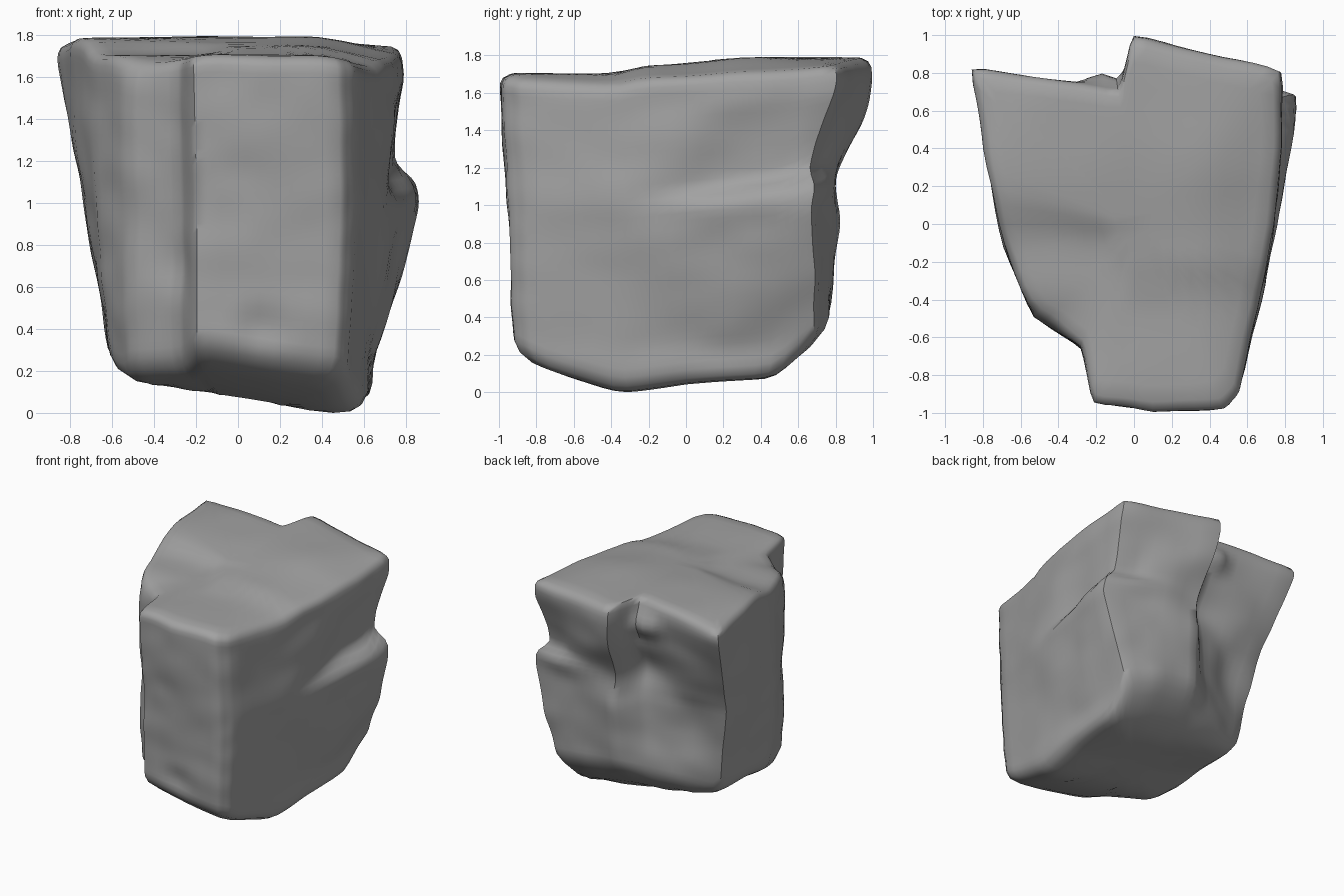
import bpy
import bmesh
import math
from mathutils import Vector, noise

cube = bpy.data.objects.get("Cube")
if cube:
    bpy.data.objects.remove(cube)

# Matching outlines of the boulder near its top, middle and foot
TOP = [(-.22, -.96), (.1, -1), (.48, -.98), (.56, -.9), (.65, -.45), (.74, 0),
       (.77, .4), (.78, .81), (.4, .91), (-.01, 1.01), (-.08, .72), (-.45, .77),
       (-.87, .83), (-.8, .4), (-.69, -.1), (-.53, -.49), (-.28, -.64)]
MID = [(-.2, -.91), (.1, -.95), (.49, -.94), (.56, -.85), (.67, -.4), (.78, 0),
       (.84, .35), (.88, .68), (.45, .76), (.08, .84), (-.08, .64), (-.4, .58),
       (-.74, .54), (-.73, .2), (-.68, -.15), (-.53, -.5), (-.27, -.66)]
LOW = [(-.2, -.91), (.1, -.93), (.47, -.93), (.53, -.85), (.58, -.4), (.62, 0),
       (.65, .3), (.65, .7), (.4, .77), (.05, .75), (-.15, .66), (-.4, .56),
       (-.6, .44), (-.61, .1), (-.6, -.2), (-.52, -.48), (-.27, -.65)]
SUB = 5        # wall columns between outline corners
LEVELS = 36    # wall rows


def ramp(v, a, b):
    t = min(1, max(0, (v - a) / (b - a)))
    return t * t * (3 - 2 * t)


def line(v, points):
    """Piecewise linear value along one axis."""
    for (a, p), (b, q) in zip(points, points[1:]):
        if v <= b:
            return p + (q - p) * max(0, v - a) / (b - a)
    return points[-1][1]


def top_height(x, y):
    """Low front, a stepped slab behind, and a dipping right-hand rim."""
    step = y - line(x, [(-.45, .02), (-.15, -.05), (0, -.32), (.5, -.3)])
    slab = .04 * ramp(step, -.08, .1) + .045 * ramp(y, -.2, .35)
    rim = .07 * ramp(x, .35, .75) * (1 - ramp(y, .3, .95))
    corner = .04 * ramp(x, -.1, -.4) * ramp(y, -.3, -.55)
    back = .03 * ramp(y - x, 1.1, 1.6) + .03 * ramp(y + x, .9, 1.5)
    return 1.715 + slab - rim - corner - back


def foot_height(x, y):
    across = .17 * max(0, .42 - x)
    return across + line(y, [(-.92, .2), (-.75, .12), (-.35, 0), (0, .05),
                             (.48, .08), (.78, .34)])


def outline(z):
    """Outline at a height, each edge split into columns."""
    if z > 1:
        a, b, t = MID, TOP, min(1, (z - 1) / .68)
    else:
        a, b, t = LOW, MID, max(0, (z - .25) / .75)
    corners = [Vector(p).lerp(Vector(q), t) for p, q in zip(a, b)]
    return [c.lerp(corners[(i + 1) % len(corners)], k / SUB)
            for i, c in enumerate(corners) for k in range(SUB)]


# Hollows and lumps: centre, radius, inward push
HOLLOWS = [((.05, .8, 1.2), .32, .08), ((-.2, .68, 1.2), .3, .06),
           ((-.5, .62, .8), .3, .05), ((-.15, .74, 1.6), .16, -.1),
           ((.12, -.94, .42), .16, .04), ((-.22, -.68, .7), .2, .03),
           ((-.48, -.52, 1.72), .2, .04)]


def weather(p):
    """Ledge, hollows and uneven facets."""
    inward = Vector((-p.x, -p.y, 0)).normalized()
    q = p.copy()
    slope = p.z + .14 * (.65 - p.y)
    shelf = line(slope, [(1.11, 0), (1.19, 1), (1.32, .8), (1.6, 0)])
    q.x -= .1 * shelf * ramp(p.y, -.35, .3) * ramp(p.x, .45, .75)
    q.y -= .06 * shelf * ramp(p.y, .6, .7) * ramp(p.x, .2, .6)
    for centre, radius, push in HOLLOWS:
        q += inward * push * (1 - ramp((p - Vector(centre)).length, 0, radius))
    rough = noise.noise(p * 2.6) * .02 + noise.noise(p * 5.5) * .012
    q += inward * rough
    q.z += noise.noise(p * 3 + Vector((7, 3, 1))) * .008
    return q


def cap_ring(z, scale, height, shift):
    return [Vector((*(c * scale), height(*(c * scale)) + shift)) for c in outline(z)]


# Underside, growing out to the wall
rings = [cap_ring(.25, scale, foot_height, lift)
         for scale, lift in [(.2, 0), (.4, 0), (.6, 0), (.78, 0), (.9, .005), (.97, .03)]]
# Wall
for j in range(LEVELS + 1):
    t = j / LEVELS
    ring = []
    for i, c in enumerate(outline(.25 + 1.42 * t)):
        low, high = foot_height(*c) + .08, top_height(*c) - .05
        z = low + (high - low) * t
        ring.append(Vector((*outline(z)[i], z)))
    rings.append(ring)
# Top, closing in to the middle
rings += [cap_ring(1.7, scale, top_height, -drop)
          for scale, drop in [(.985, .02), (.95, 0), (.86, 0), (.74, 0), (.62, 0),
                              (.5, 0), (.38, 0), (.26, 0), (.13, 0)]]

bm = bmesh.new()
rows = [[bm.verts.new(weather(p)) for p in ring] for ring in rings]
count = len(rows[0])
for a, b in zip(rows, rows[1:]):
    for i in range(count):
        k = (i + 1) % count
        bm.faces.new((a[i], a[k], b[k], b[i]))
bm.faces.new(rows[0][::-1])
bm.faces.new(rows[-1])

# Worn edges, standing on the ground
bmesh.ops.smooth_vert(bm, verts=bm.verts, factor=.5,
                      use_axis_x=True, use_axis_y=True, use_axis_z=True)
lowest = min(v.co.z for v in bm.verts)
bmesh.ops.translate(bm, verts=bm.verts, vec=(0, 0, -lowest))
bmesh.ops.recalc_face_normals(bm, faces=bm.faces)
mesh = bpy.data.meshes.new("boulder")
bm.to_mesh(mesh)
bm.free()
boulder = bpy.data.objects.new("boulder", mesh)
bpy.context.collection.objects.link(boulder)

# Stone colour
stone = bpy.data.materials.new("grey stone")
stone.use_nodes = True
colour = (.36, .36, .36, 1)
stone.diffuse_color = colour
shader = next(n for n in stone.node_tree.nodes if n.type == "BSDF_PRINCIPLED")
shader.inputs["Base Color"].default_value = colour
shader.inputs["Roughness"].default_value = .9
mesh.materials.append(stone)

# Smooth shading with crisp breaks
bpy.ops.object.select_all(action="DESELECT")
boulder.select_set(True)
bpy.context.view_layer.objects.active = boulder
bpy.ops.object.shade_smooth_by_angle(angle=math.radians(50))
